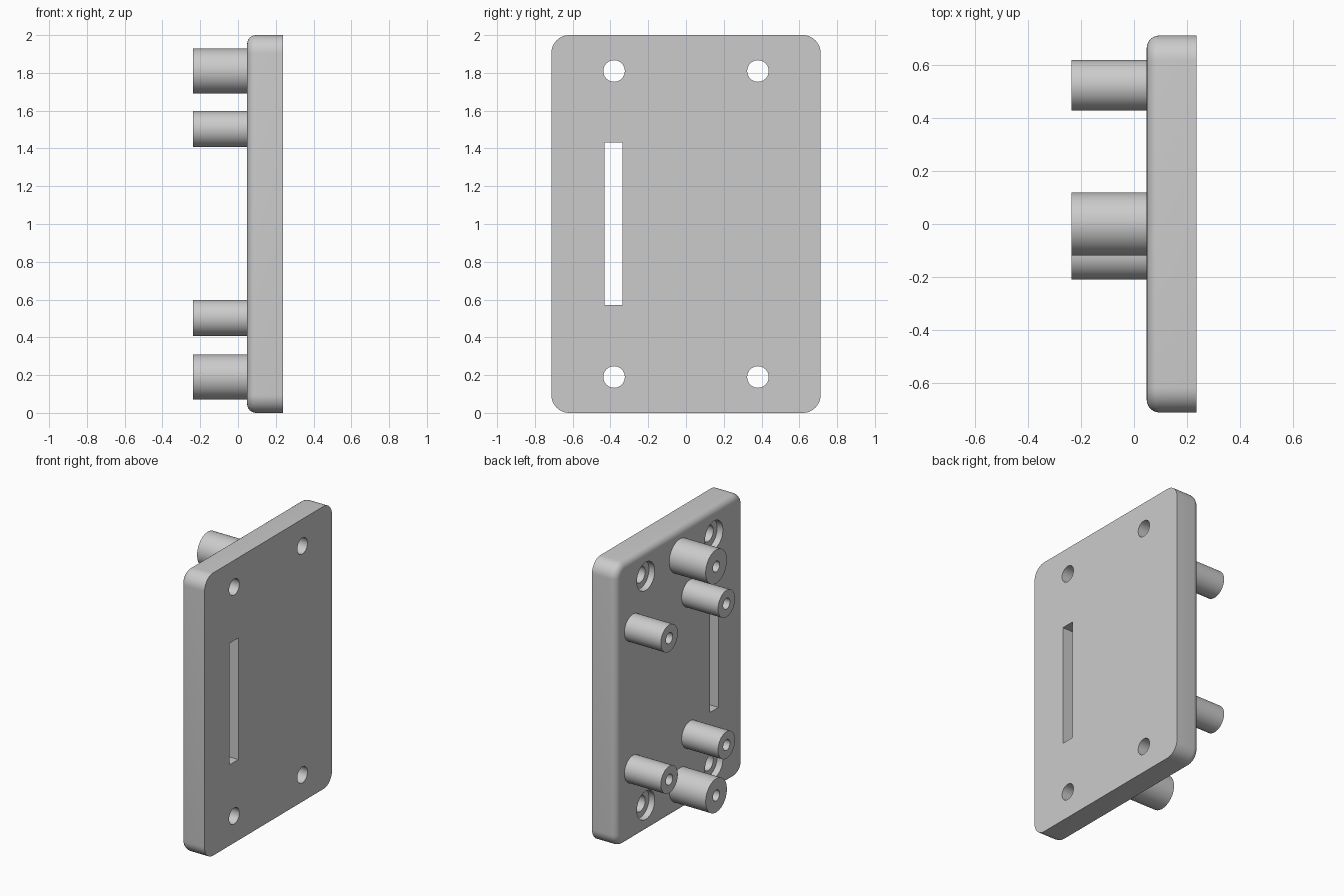
import bpy, bmesh, math
from mathutils import Matrix, Vector

cube = bpy.data.objects.get("Cube")
if cube:
    bpy.data.objects.remove(cube, do_unlink=True)

BACK, FACE, TIP = 0.237, 0.048, -0.237   # x of flat side, peg side, peg ends
HALF_Y, MID_Z = 0.713, 1.0

grey = bpy.data.materials.new("light grey")
grey.use_nodes = True
colour = (0.6, 0.6, 0.6, 1)
grey.diffuse_color = colour
grey.node_tree.nodes["Principled BSDF"].inputs["Base Color"].default_value = colour


def finish(name, bm):
    bmesh.ops.recalc_face_normals(bm, faces=bm.faces)
    mesh = bpy.data.meshes.new(name)
    bm.to_mesh(mesh)
    bm.free()
    mesh.materials.append(grey)
    obj = bpy.data.objects.new(name, mesh)
    bpy.context.collection.objects.link(obj)
    return obj


def box(bm, x0, x1, y0, y1, z0, z1):
    size = Matrix.Diagonal((x1 - x0, y1 - y0, z1 - z0, 1))
    centre = Matrix.Translation(((x0 + x1) / 2, (y0 + y1) / 2, (z0 + z1) / 2))
    bmesh.ops.create_cube(bm, size=1, matrix=centre @ size)


def lathe(name, profile, y, z):
    """Turn (x, radius) points about the x axis at (y, z)."""
    bm = bmesh.new()
    verts = [bm.verts.new((x, y + r, z)) for x, r in profile]
    edges = [bm.edges.new(pair) for pair in zip(verts, verts[1:])]
    bmesh.ops.spin(bm, geom=verts + edges, cent=(0, y, z), axis=(1, 0, 0),
                   angle=math.tau, steps=48, use_merge=False)
    bmesh.ops.remove_doubles(bm, verts=bm.verts, dist=1e-5)
    return finish(name, bm)


def smooth(obj):
    bpy.ops.object.select_all(action='DESELECT')
    obj.select_set(True)
    bpy.context.view_layer.objects.active = obj
    bpy.ops.object.shade_smooth_by_angle(angle=math.radians(30))


# Plate: round the four corners, then the rim on the peg side
bm = bmesh.new()
box(bm, FACE, BACK, -HALF_Y, HALF_Y, 0, 2)
corners = [e for e in bm.edges
           if abs(e.verts[0].co.x - e.verts[1].co.x) > 0.1]
bmesh.ops.bevel(bm, geom=corners, offset=0.095, segments=10, profile=0.5,
                affect='EDGES')
rim = [e for e in bm.edges if all(v.co.x < FACE + 0.001 for v in e.verts)]
bmesh.ops.bevel(bm, geom=rim, offset=0.048, segments=6, profile=0.5,
                affect='EDGES')
plate = finish("plate", bm)

# Cutters: four counterbored screw holes and one long slot
bore = [(FACE - 0.1, 0), (FACE - 0.1, 0.1), (FACE + 0.045, 0.1),
        (FACE + 0.045, 0.057), (BACK + 0.1, 0.057), (BACK + 0.1, 0)]
cutters = [lathe("screw_hole_cutter", bore, y, MID_Z + dz)
           for y in (-0.381, 0.381) for dz in (-0.81, 0.81)]
bm = bmesh.new()
box(bm, FACE - 0.1, BACK + 0.1, -0.431, -0.335, 0.572, 1.432)
cutters.append(finish("slot_cutter", bm))

bpy.context.view_layer.objects.active = plate
for cutter in cutters:
    cutter.hide_render = True
    mod = plate.modifiers.new("cut", 'BOOLEAN')
    mod.operation = 'DIFFERENCE'
    mod.solver = 'EXACT'
    mod.object = cutter
    bpy.ops.object.modifier_apply(modifier=mod.name)
    bpy.data.objects.remove(cutter, do_unlink=True)
smooth(plate)


# Pegs: hollow posts standing on the plate
def peg(name, radius, y, z):
    bore_r = 0.038
    smooth(lathe(name, [(FACE, 0), (FACE, bore_r), (TIP, bore_r),
                        (TIP, radius), (FACE, radius)], y, z))


for level, sign in (("lower", -1), ("upper", 1)):
    peg(level + "_large_peg", 0.119, 0, MID_Z + sign * 0.81)
    peg(level + "_front_small_peg", 0.095, -0.115, MID_Z + 0.003 + sign * 0.5)
    peg(level + "_back_small_peg", 0.095, 0.525, MID_Z + 0.003 + sign * 0.5)
